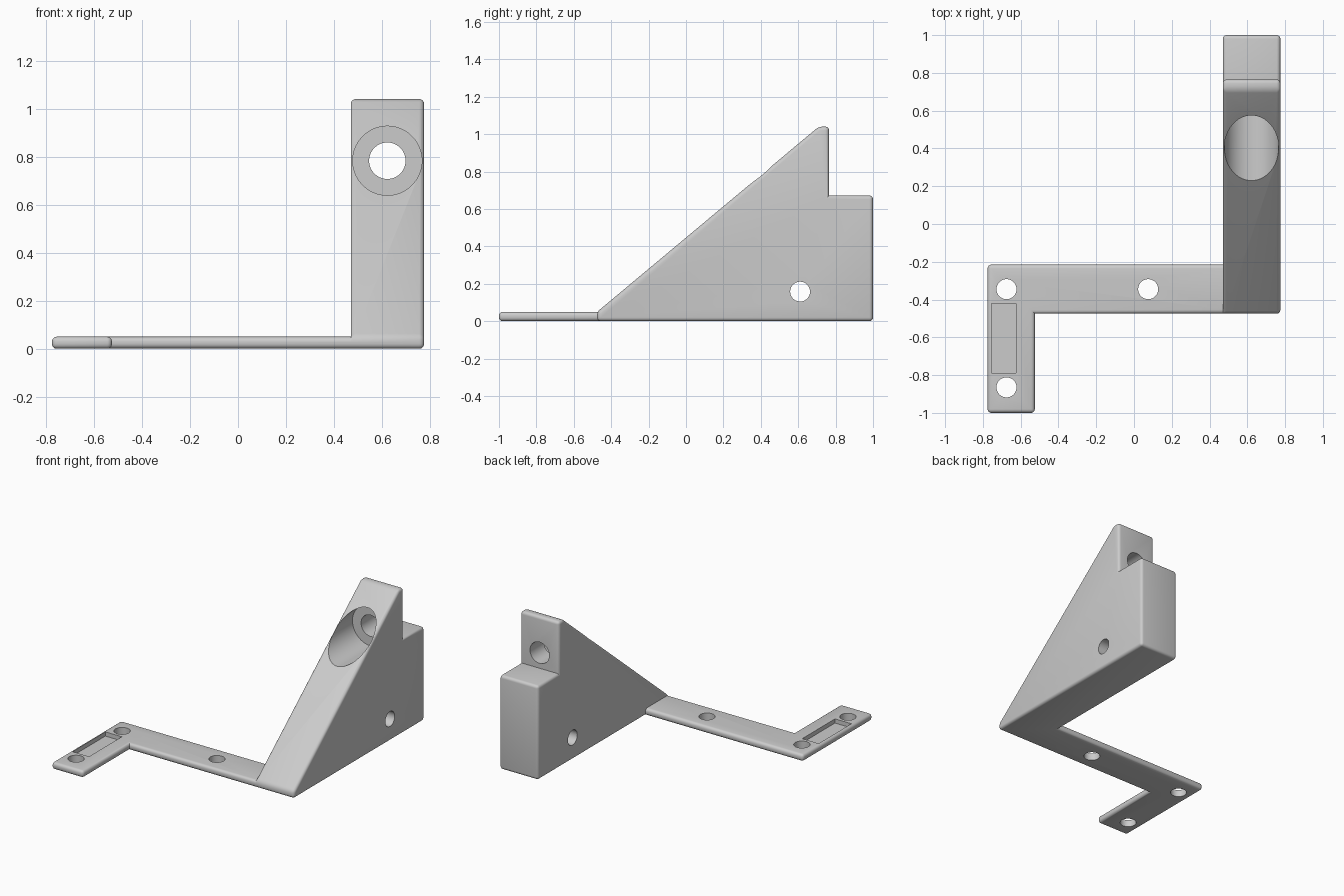
import bpy
import bmesh
import math
from mathutils import Matrix, Vector

cube = bpy.data.objects.get("Cube")
if cube:
    bpy.data.objects.remove(cube, do_unlink=True)

grey = bpy.data.materials.new("light grey plastic")
grey.use_nodes = True
colour = (0.6, 0.6, 0.6, 1)
grey.diffuse_color = colour
grey.node_tree.nodes["Principled BSDF"].inputs["Base Color"].default_value = colour


def make_object(name, bm):
    bmesh.ops.recalc_face_normals(bm, faces=bm.faces)
    mesh = bpy.data.meshes.new(name)
    bm.to_mesh(mesh)
    bm.free()
    mesh.materials.append(grey)
    obj = bpy.data.objects.new(name, mesh)
    bpy.context.collection.objects.link(obj)
    return obj


def prism(name, points, offset):
    """Extrude a closed outline by an offset."""
    bm = bmesh.new()
    face = bm.faces.new([bm.verts.new(p) for p in points])
    moved = bmesh.ops.extrude_face_region(bm, geom=[face], use_keep_orig=True)["geom"]
    verts = [v for v in moved if isinstance(v, bmesh.types.BMVert)]
    bmesh.ops.translate(bm, verts=verts, vec=offset)
    return make_object(name, bm)


def cylinder(name, start, end, radius):
    start, end = Vector(start), Vector(end)
    axis = end - start
    turn = axis.to_track_quat("Z", "Y").to_matrix().to_4x4()
    bm = bmesh.new()
    bmesh.ops.create_cone(bm, cap_ends=True, segments=64, radius1=radius, radius2=radius,
                          depth=axis.length,
                          matrix=Matrix.Translation((start + end) / 2) @ turn)
    return make_object(name, bm)


def combine(target, other, operation):
    """Apply a boolean and discard the helper."""
    mod = target.modifiers.new(operation, "BOOLEAN")
    mod.operation, mod.solver, mod.object = operation, "EXACT", other
    bpy.context.view_layer.objects.active = target
    bpy.ops.object.modifier_apply(modifier=mod.name)
    bpy.data.objects.remove(other, do_unlink=True)


# Wedge-shaped upright with a stepped back
THICK = 0.05
left, right = 0.47, 0.775
profile = [(-0.475, 0), (-0.475, THICK), (0.71, 1.04), (0.765, 1.04),
           (0.765, 0.672), (1, 0.672), (1, 0)]
bracket = prism("wedge_bracket", [(left, y, z) for y, z in profile], (right - left, 0, 0))

# Flat mounting plate with a forward arm
outline = [(-0.775, -1), (-0.525, -1), (-0.525, -0.475), (0.6, -0.475),
           (0.6, -0.215), (-0.775, -0.215)]
plate = prism("mounting_plate", [(x, y, 0) for x, y in outline], (0, 0, THICK))
combine(bracket, plate, "UNION")

# Round every outer edge, leaving inside corners crisp
bm = bmesh.new()
bm.from_mesh(bracket.data)
bmesh.ops.remove_doubles(bm, verts=bm.verts, dist=0.0005)
bmesh.ops.dissolve_limit(bm, angle_limit=0.01, verts=bm.verts, edges=bm.edges)
bmesh.ops.recalc_face_normals(bm, faces=bm.faces)
outer = [e for e in bm.edges if e.is_manifold and e.calc_face_angle_signed() > 0.1]
bmesh.ops.bevel(bm, geom=outer, offset=0.02, offset_type="OFFSET", segments=4,
                profile=0.5, affect="EDGES", clamp_overlap=True)
bm.to_mesh(bracket.data)
bm.free()

# Screw holes through the plate
for x, y in [(-0.675, -0.345), (0.075, -0.345), (-0.675, -0.865)]:
    combine(bracket, cylinder("screw_hole", (x, y, -0.1), (x, y, 0.2), 0.053), "DIFFERENCE")

# Shallow rectangular pocket in the arm
pocket = prism("pocket", [(-0.755, -0.79, 0.02), (-0.625, -0.79, 0.02),
                          (-0.625, -0.42, 0.02), (-0.755, -0.42, 0.02)], (0, 0, 0.1))
combine(bracket, pocket, "DIFFERENCE")

# Cross hole, counterbore and through hole in the upright
combine(bracket, cylinder("cross_hole", (0.3, 0.61, 0.158), (1, 0.61, 0.158), 0.053), "DIFFERENCE")
bore_x, bore_z = 0.622, 0.783
for end, radius in [(0.61, 0.144), (0.9, 0.076)]:
    bore = cylinder("bore", (bore_x, 0, bore_z), (bore_x, end, bore_z), radius)
    combine(bracket, bore, "DIFFERENCE")

# Smooth the rounded surfaces and keep flat faces flat
bpy.ops.object.select_all(action="DESELECT")
bracket.select_set(True)
bpy.context.view_layer.objects.active = bracket
bpy.ops.object.shade_smooth_by_angle(angle=math.radians(30))
bracket.name = "corner_bracket"
